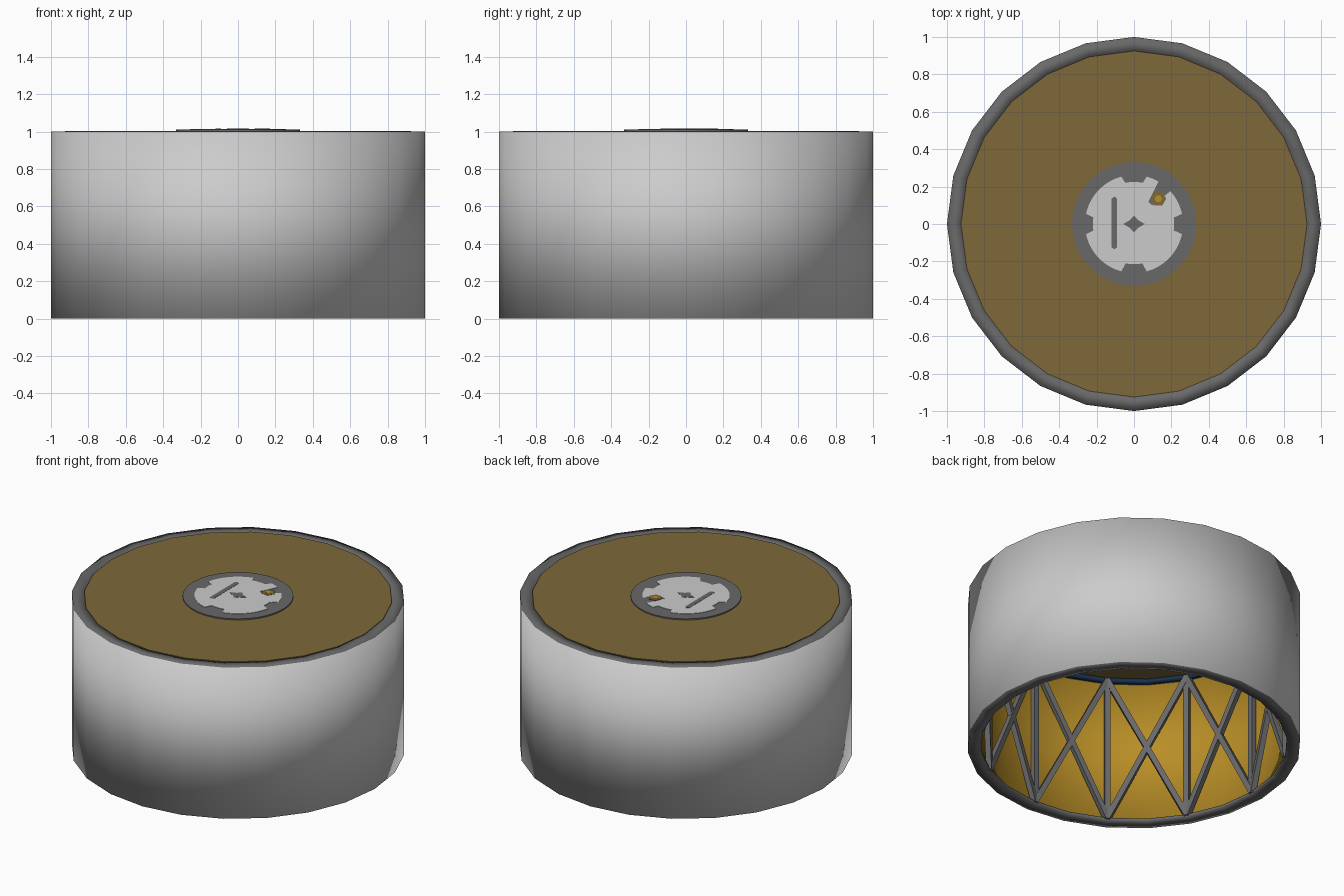
import bpy, bmesh, math
from mathutils import Vector

if "Cube" in bpy.data.objects:
    bpy.data.objects.remove(bpy.data.objects["Cube"])


def mat(name, r, g, b):
    m = bpy.data.materials.new(name)
    m.diffuse_color = (r, g, b, 1)
    m.use_nodes = True
    m.node_tree.nodes["Principled BSDF"].inputs["Base Color"].default_value = m.diffuse_color
    return m


LIGHT = mat("light_grey", 0.60, 0.60, 0.60)
DARK = mat("dark_grey", 0.14, 0.14, 0.14)
GOLD = mat("gold_foil", 0.48, 0.27, 0.02)
BROWN = mat("brown_foil", 0.205, 0.138, 0.042)
NAVY = mat("navy", 0.01, 0.03, 0.07)


def finish(name, bm, mats, smooth=False):
    if smooth:
        for f in bm.faces:
            f.smooth = True
        for e in bm.edges:
            if len(e.link_faces) == 2 and e.calc_face_angle(0) > 0.6:
                e.smooth = False
    me = bpy.data.meshes.new(name)
    bm.to_mesh(me)
    bm.free()
    for m in mats:
        me.materials.append(m)
    ob = bpy.data.objects.new(name, me)
    bpy.context.collection.objects.link(ob)
    return ob


def lathe(name, profile, mats, idx, sides=24, smooth=True):
    """Closed (r, z) profile turned about z; idx gives a material per segment."""
    bm = bmesh.new()
    rings = []
    for i in range(sides):
        a = 2 * math.pi * i / sides
        rings.append([bm.verts.new((r * math.cos(a), r * math.sin(a), z)) for r, z in profile])
    n = len(profile)
    for i in range(sides):
        p, q = rings[i], rings[(i + 1) % sides]
        for k in range(n):
            j = (k + 1) % n
            bm.faces.new((p[k], q[k], q[j], p[j])).material_index = idx[k]
    return finish(name, bm, mats, smooth)


def plate(name, pts, z0, z1, m):
    """Flat outline extruded upward from z0 to z1."""
    bm = bmesh.new()
    f = bm.faces.new([bm.verts.new((x, y, z0)) for x, y in pts])
    ext = bmesh.ops.extrude_face_region(bm, geom=[f])["geom"]
    bmesh.ops.translate(bm, vec=(0, 0, z1 - z0),
                        verts=[v for v in ext if isinstance(v, bmesh.types.BMVert)])
    bmesh.ops.recalc_face_normals(bm, faces=bm.faces)
    return finish(name, bm, [m])


def circle(r, n, cx=0, cy=0):
    return [(cx + r * math.cos(2 * math.pi * i / n), cy + r * math.sin(2 * math.pi * i / n))
            for i in range(n)]


# outer wall: grey skin, dark rims, gold lining and a narrow bottom lip
lathe("outer_wall",
      [(1, 0), (1, 1), (0.92, 1), (0.92, 0.985), (0.95, 0.985), (0.95, 0.02), (0.92, 0.02), (0.92, 0)],
      [LIGHT, DARK, GOLD], [0, 1, 1, 1, 2, 1, 1, 1])

# navy band under the ceiling
lathe("ceiling_band", [(0.948, 0.96), (0.948, 0.985), (0.915, 0.985), (0.915, 0.96)],
      [NAVY], [0, 0, 0, 0])

# foil top deck
plate("top_deck", circle(0.925, 24), 0.985, 1.004, BROWN)

# inner truss: uprights and crossed braces in twelve bays
bm = bmesh.new()


def strut(a, b, w=0.034):
    d = (b - a).normalized()
    mid = (a + b) / 2
    out = Vector((mid.x, mid.y, 0)).normalized()
    side = d.cross(out).normalized() * w / 2
    out = side.cross(d).normalized() * w / 2
    ends = [[bm.verts.new(p + side * s + out * t) for s, t in ((-1, -1), (1, -1), (1, 1), (-1, 1))]
            for p in (a, b)]
    for k in range(4):
        j = (k + 1) % 4
        bm.faces.new((ends[0][k], ends[0][j], ends[1][j], ends[1][k]))
    bm.faces.new(ends[0][::-1])
    bm.faces.new(ends[1])


def node(i, z):
    a = math.radians(30 * i)
    return Vector((0.925 * math.cos(a), 0.925 * math.sin(a), z))


for i in range(12):
    strut(node(i, 0.015), node(i, 0.975))
    strut(node(i, 0.015), node(i + 1, 0.975))
    strut(node(i + 1, 0.015), node(i, 0.975))
bmesh.ops.recalc_face_normals(bm, faces=bm.faces)
finish("truss", bm, [DARK])

# hub disc
plate("hub_disc", circle(0.332, 32), 1.0, 1.012, DARK)

# notched cover: (angle, half width, notch radius)
notches = [(0, 11, 0.215), (180, 11, 0.22), (90, 14, 0.225), (270, 12, 0.215), (50, 7, 0.14)]
outline = []
for deg in range(0, 360, 3):
    r = 0.262
    for c, w, nr in notches:
        if abs((deg - c + 180) % 360 - 180) <= w:
            r = nr
    a = math.radians(deg)
    outline.append((r * math.cos(a), r * math.sin(a)))
plate("hub_cover", outline, 1.01, 1.0145, LIGHT)

# slot, star and small gold fitting on the cover
slot = [(-0.12, -0.125), (-0.105, -0.135), (-0.09, -0.125), (-0.09, 0.135), (-0.105, 0.147), (-0.12, 0.135)]
plate("hub_slot", slot, 1.012, 1.016, DARK)
star = [((0.058, 0.03, 0.045, 0.03)[i % 4 if i % 4 != 2 else 2], i * 45) for i in range(8)]
plate("hub_star", [(r * math.cos(math.radians(d)), r * math.sin(math.radians(d))) for r, d in star],
      1.012, 1.016, DARK)
plate("fitting_base", circle(0.042, 6, 0.13, 0.135), 1.011, 1.016, BROWN)
plate("fitting", circle(0.02, 6, 0.13, 0.135), 1.012, 1.0175, GOLD)
